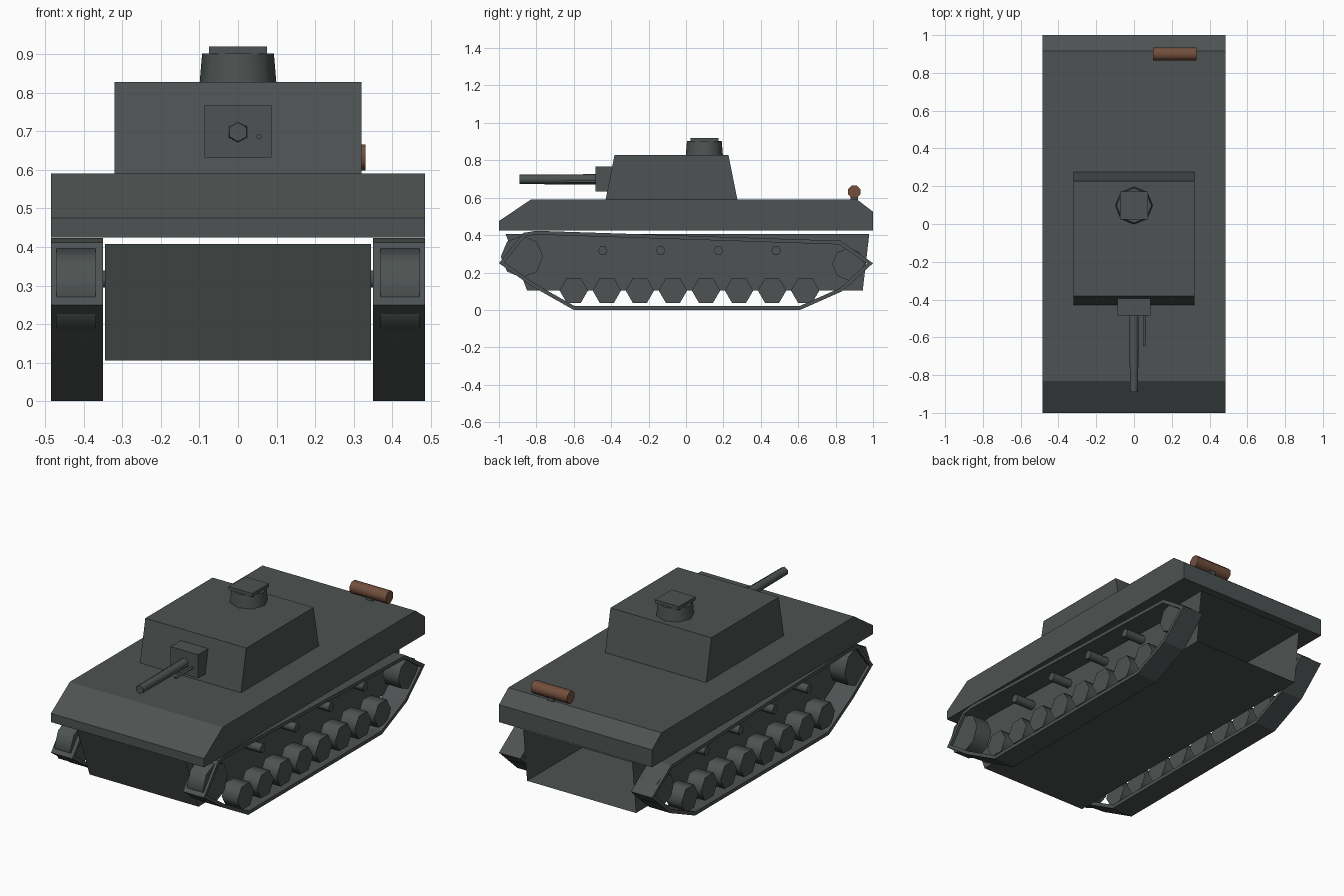
import bpy, bmesh, math
from mathutils import Vector, Matrix

if "Cube" in bpy.data.objects:
    bpy.data.objects.remove(bpy.data.objects["Cube"])


def make_material(name, rgb):
    m = bpy.data.materials.new(name)
    m.diffuse_color = (*rgb, 1)
    m.use_nodes = True
    m.node_tree.nodes["Principled BSDF"].inputs["Base Color"].default_value = m.diffuse_color
    return m


GRAY = make_material("armour gray", (0.075, 0.086, 0.085))
BROWN = make_material("rust brown", (0.17, 0.078, 0.046))


def finish(name, bm, mat=GRAY, mirror=False, smooth=False):
    bmesh.ops.recalc_face_normals(bm, faces=bm.faces[:])
    me = bpy.data.meshes.new(name)
    bm.to_mesh(me)
    bm.free()
    me.materials.append(mat)
    ob = bpy.data.objects.new(name, me)
    bpy.context.collection.objects.link(ob)
    if mirror:
        ob.modifiers.new("mirror", "MIRROR").use_mirror_merge = False
    if smooth:
        bpy.ops.object.select_all(action="DESELECT")
        ob.select_set(True)
        bpy.context.view_layer.objects.active = ob
        bpy.ops.object.shade_smooth_by_angle(angle=math.radians(65))
    return ob


def prism(name, profile, x0, x1, open_edges=()):
    """Extrude a (y, z) profile along x, leaving listed edge walls open."""
    bm = bmesh.new()
    a = [bm.verts.new((x0, y, z)) for y, z in profile]
    b = [bm.verts.new((x1, y, z)) for y, z in profile]
    bm.faces.new(a)
    bm.faces.new(b[::-1])
    n = len(profile)
    for i in range(n):
        if i not in open_edges:
            j = (i + 1) % n
            bm.faces.new((a[i], b[i], b[j], a[j]))
    return finish(name, bm)


def box(name, x, y, z):
    return prism(name, [(y[0], z[0]), (y[1], z[0]), (y[1], z[1]), (y[0], z[1])], *x)


def cylinder(name, p0, p1, r0, r1, sides, spin=0, mat=GRAY, mirror=False):
    """Cylinder or taper running from p0 to p1."""
    p0, p1 = Vector(p0), Vector(p1)
    d = p1 - p0
    if abs(d.x) > 0:
        rot = Matrix.Rotation(math.pi / 2, 4, "Y")
    elif abs(d.y) > 0:
        rot = Matrix.Rotation(math.pi / 2, 4, "X")
    else:
        rot = Matrix.Identity(4)
    bm = bmesh.new()
    bmesh.ops.create_cone(
        bm, cap_ends=True, segments=sides, radius1=r0, radius2=r1, depth=d.length,
        matrix=Matrix.Translation((p0 + p1) / 2) @ rot @ Matrix.Rotation(spin, 4, "Z"))
    return finish(name, bm, mat, mirror, smooth=True)


def inset_loop(pts, t):
    """Mitred inward offset of a counter-clockwise outline."""
    out = []
    for i, p in enumerate(pts):
        p = Vector(p)
        u = (p - Vector(pts[i - 1])).normalized()
        v = (Vector(pts[(i + 1) % len(pts)]) - p).normalized()
        n1, n2 = Vector((-u.y, u.x)), Vector((-v.y, v.x))
        out.append(p + (n1 + n2) * t / (1 + n1.dot(n2)))
    return out


# Hull: wide upper deck and narrower lower tub, open at the rear
prism("upper_hull", [(-1, 0.425), (1, 0.425), (1, 0.525), (0.915, 0.59),
                     (-0.83, 0.59), (-1, 0.475)], -0.485, 0.485)
prism("lower_hull", [(-0.85, 0.105), (0.945, 0.105), (0.98, 0.407), (-0.965, 0.407)],
      -0.345, 0.345, open_edges=(1,))

# Turret, cupola and hatch
prism("turret", [(-0.43, 0.588), (0.275, 0.588), (0.227, 0.828), (-0.382, 0.828)], -0.32, 0.32)
cylinder("cupola", (0, 0.098, 0.82), (0, 0.098, 0.902), 0.1, 0.093, 8)
box("cupola_hatch", (-0.075, 0.075), (0.023, 0.173), (0.9, 0.92))

# Gun mount, main barrel and coaxial gun
box("gun_mantlet", (-0.087, 0.087), (-0.485, -0.39), (0.632, 0.767))
cylinder("gun_barrel", (0, -0.48, 0.698), (0, -0.89, 0.698), 0.028, 0.025, 6, 0)
cylinder("coaxial_gun", (0.054, -0.48, 0.686), (0.054, -0.645, 0.686), 0.007, 0.007, 8)

# Exhaust muffler on the rear deck
cylinder("exhaust_muffler", (0.1, 0.9, 0.632), (0.33, 0.9, 0.632), 0.036, 0.036, 8,
         math.pi / 8, BROWN)
box("exhaust_bracket", (0.195, 0.235), (0.88, 0.92), (0.585, 0.61))

# Track belts
outer = [(-0.6, 0), (0.61, 0), (0.835, 0.1), (1, 0.25), (0.825, 0.37),
         (-0.8, 0.423), (-0.87, 0.412), (-1, 0.25), (-0.83, 0.13)]
inner = inset_loop(outer, 0.02)
bm = bmesh.new()
rings = [[bm.verts.new((x, y, z)) for y, z in loop]
         for x, loop in ((0.35, outer), (0.485, outer), (0.485, inner), (0.35, inner))]
for k in range(4):
    r, s = rings[k], rings[(k + 1) % 4]
    for i in range(len(outer)):
        j = (i + 1) % len(outer)
        bm.faces.new((r[i], r[j], s[j], s[i]))
finish("track_belt", bm, mirror=True)


def wheel(name, y, z, r, sides, x0=0.37, x1=0.47, spin=math.pi / 2):
    cylinder(name, (x0, y, z), (x1, y, z), r, r, sides, spin, mirror=True)


# Running gear, mirrored to both sides
wheel("drive_sprocket", -0.877, 0.285, 0.113, 8)
wheel("idler_wheel", 0.868, 0.245, 0.087, 8)
for i in range(8):
    wheel(f"road_wheel_{i + 1}", -0.6 + i * 0.1767, 0.104, 0.076, 6, spin=0)
for i in range(4):
    wheel(f"return_roller_{i + 1}", -0.445 + i * 0.309, 0.317, 0.026, 6, x0=0.34, spin=0)
